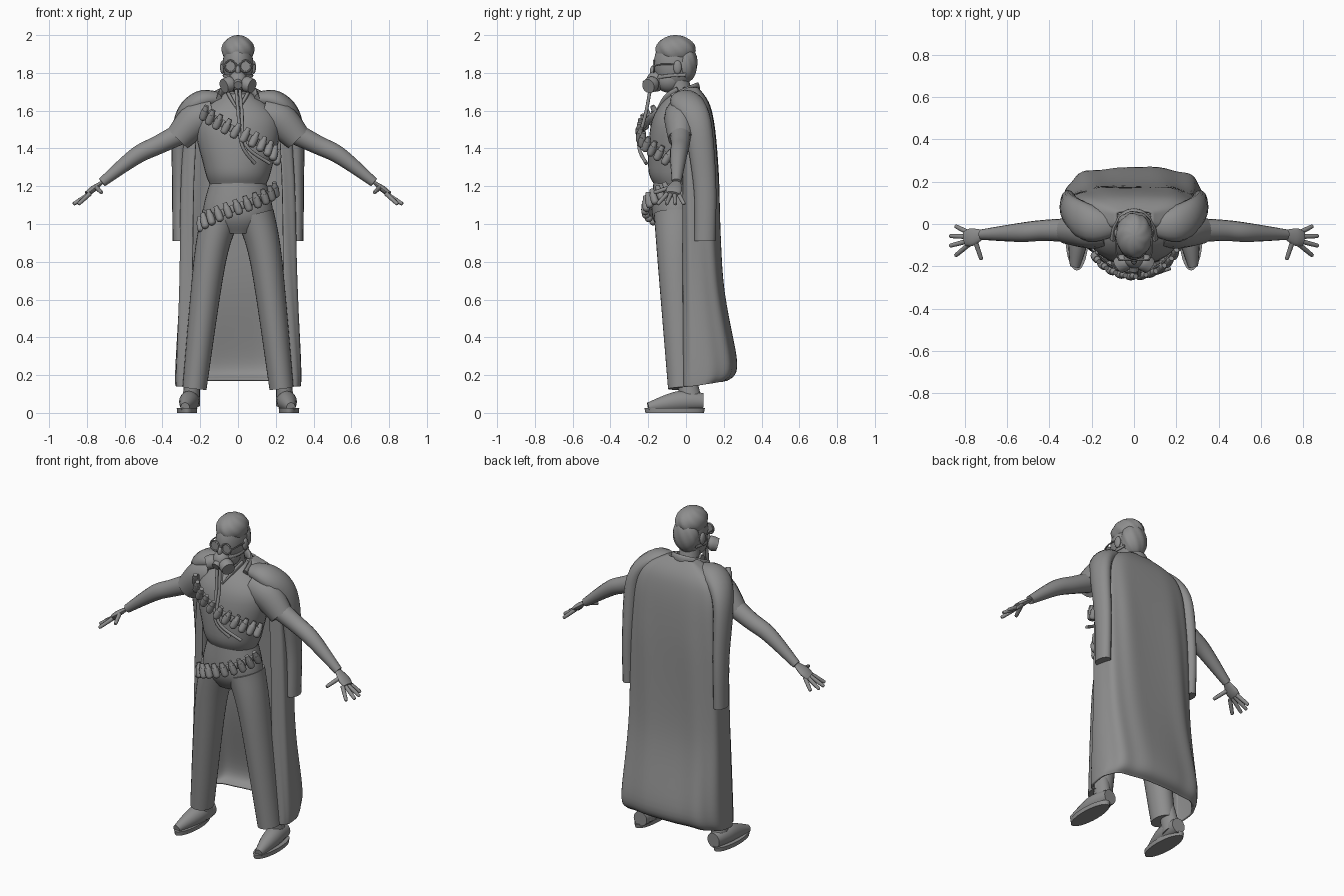
import bpy, bmesh, math
from mathutils import Vector

cube = bpy.data.objects.get("Cube")
if cube:
    bpy.data.objects.remove(cube, do_unlink=True)

SHADE = (.27, .27, .27, 1)
GREY = bpy.data.materials.new("plain_grey")
GREY.use_nodes = True
GREY.diffuse_color = SHADE
GREY.node_tree.nodes["Principled BSDF"].inputs["Base Color"].default_value = SHADE
ALONG_X, ALONG_Y, ALONG_Z = Vector((1, 0, 0)), Vector((0, 1, 0)), Vector((0, 0, 1))


def spline(rows, steps=6):
    """Smooth a list of number rows with a Catmull-Rom curve."""
    smooth, last = [], len(rows) - 1
    for i in range(last):
        before, start, end, after = (rows[max(0, min(last, i + o))] for o in (-1, 0, 1, 2))
        for step in range(steps):
            t = step / steps
            smooth.append([b + t * (c - a) / 2 + t * t * (a - b * 2.5 + c * 2 - d / 2)
                           + t ** 3 * (b * 1.5 - a / 2 - c * 1.5 + d / 2)
                           for a, b, c, d in zip(before, start, end, after)])
    return smooth + [list(rows[-1])]


def circle(count):
    for i in range(count):
        angle = math.tau * i / count
        yield math.cos(angle), math.sin(angle)


def skin(name, rings, mirror=False, closed=True):
    """Join rings of points into a smooth surface; an open one becomes cloth."""
    bm = bmesh.new()
    loops = [[bm.verts.new(point) for point in ring] for ring in rings]
    count = len(loops[0])
    for low, high in zip(loops, loops[1:]):
        for i in range(count if closed else count - 1):
            j = (i + 1) % count
            bm.faces.new((low[i], low[j], high[j], high[i]))
    if closed:
        bm.faces.new(loops[0])
        bm.faces.new(loops[-1])
    bmesh.ops.recalc_face_normals(bm, faces=bm.faces)
    mesh = bpy.data.meshes.new(name)
    bm.to_mesh(mesh)
    bm.free()
    mesh.materials.append(GREY)
    part = bpy.data.objects.new(name, mesh)
    bpy.context.collection.objects.link(part)
    bpy.ops.object.select_all(action='DESELECT')
    part.select_set(True)
    bpy.context.view_layer.objects.active = part
    bpy.ops.object.shade_smooth_by_angle(angle=math.radians(45))
    if not closed:
        cloth = part.modifiers.new("thickness", 'SOLIDIFY')
        cloth.thickness, cloth.offset = .012, 0
    if mirror:
        part.modifiers.new("mirror", 'MIRROR')


def loft(name, rows):
    """Stack of level ellipses: height, y, half width, half depth."""
    skin(name, [[(wide * c, y + deep * s, z) for c, s in circle(32)]
                for z, y, wide, deep in spline(rows)])


def tube(name, points, radii, flat=1, mirror=False, ref=ALONG_Y, sides=16):
    """Sweep along a path; flat scales the radius across ref."""
    rows = spline([(*point, radius) for point, radius in zip(points, radii)])
    path = [Vector(row[:3]) for row in rows]
    rings = []
    for i, centre in enumerate(path):
        heading = (path[min(i + 1, len(path) - 1)] - path[max(i - 1, 0)]).normalized()
        side = (ref - heading * ref.dot(heading)).normalized()
        across = heading.cross(side) * flat
        rings.append([centre + (side * c + across * s) * rows[i][3] for c, s in circle(sides)])
    skin(name, rings, mirror)


def ball(name, centre, size, mirror=False, waves=0):
    """Ellipsoid, with optional vertical locks."""
    rings = []
    for i in range(17):
        tilt = math.pi * (i / 16 - .5) * .98
        ring = []
        for c, s in circle(48):
            lock = 1 + waves * math.sin(8 * math.atan2(s, c) + 5 * tilt)
            unit = (c * math.cos(tilt) * lock, s * math.cos(tilt) * lock, math.sin(tilt))
            ring.append([middle + radius * u for middle, radius, u in zip(centre, size, unit)])
        rings.append(ring)
    skin(name, rings, mirror)


# Shirt and trousers
loft("shirt", [(1.21, -.05, .15, .12), (1.3, -.05, .18, .15), (1.55, -.04, .22, .14), (1.7, -.02, .06, .06)])
tube("shirt_sleeve", [(.13, -.03, 1.58), (.22, -.03, 1.55), (.32, -.03, 1.45)], (.08, .085, .065), 1.1, True)
tube("shirt_collar", [(.06, -.04, 1.71), (.04, -.1, 1.67), (0, -.15, 1.6)], (.02, .02, .01), .5, True)
loft("hips", [(.95, -.05, .1, .08), (1.05, -.05, .185, .13), (1.25, -.05, .14, .12)])
tube("trouser_leg", [(.09, -.05, 1.05), (.15, -.05, .8), (.23, -.02, .13)], (.12, .1, .075), .85, True, sides=28)

# Shoes
tube("shoe", [(.25, .09, .06), (.26, -.04, .06), (.28, -.2, .03)], (.045, .055, .025), .95, True, ALONG_Z)
tube("shoe_ankle", [(.25, .03, .04), (.24, 0, .2)], (.06, .05), .8, True)
tube("shoe_sole", [(.27, -.06, 0), (.27, -.06, .025)], (.155, .16), .34, True, sides=28)

# Arms, palms and fingers
wrist, palm = Vector((.72, -.05, 1.22)), Vector((.8, -.07, 1.16))
tube("arm", [(.26, -.03, 1.5), (.42, -.03, 1.42), (.54, -.04, 1.36), wrist], (.06, .05, .045, .025), 1, True)
tube("palm", [wrist, wrist.lerp(palm, .6), palm], (.024, .042, .035), .4, True)


def finger(name, base, tip):
    tube(name, [base, base.lerp(tip, .9), tip], (.012, .01, .003), 1, True, ALONG_Z, 10)


for i in range(4):
    spread = i / 3 - .5
    base = palm - ALONG_X * .015 - ALONG_Y * spread * .06
    reach = Vector((.1 - abs(spread) * .08, -.01 - spread * .08, -.055))
    finger("finger", base, base + reach)
knuckle = wrist.lerp(palm, .4) - ALONG_Y * .02
finger("thumb", knuckle, knuckle + Vector((-.03, -.09, -.03)))

# Head, hair and ears
tube("neck", [(0, -.02, 1.64), (0, -.05, 1.8)], (.065, .055), 1)
ball("head", (0, -.06, 1.85), (.08, .11, .14))
ball("jaw", (0, -.09, 1.765), (.066, .075, .07))
ball("hair", (0, -.055, 1.92), (.086, .105, .08), waves=.03)
ball("back_hair", (0, 0, 1.85), (.08, .06, .1), waves=.03)
ball("ear", (.082, -.045, 1.83), (.013, .022, .036), True)
ball("nose", (0, -.17, 1.81), (.014, .022, .03))

# Round spectacles
lens = Vector((.04, -.17, 1.835))
rim = [lens + (ALONG_X * c + ALONG_Z * s) * .03 for c, s in circle(12)]
tube("spectacle_rim", rim + rim[:1], [.005] * 13, 1, True, sides=8)
tube("spectacle_lens", [lens, lens + ALONG_Y * .005], (.028, .028), 1, True, ALONG_Z)
tube("spectacle_arm", [lens + ALONG_X * .03, (.084, -.13, 1.845), (.085, -.04, 1.845)], [.004] * 3, 1, True, ALONG_Z)
tube("spectacle_bridge", [(-.012, -.173, 1.84), (.012, -.173, 1.84)], (.004, .004))

# Breathing mask with side canisters and two hoses
ball("mask_body", (0, -.16, 1.755), (.05, .05, .055))
tube("mask_canister", [(.03, -.17, 1.74), (.045, -.18, 1.74), (.075, -.2, 1.73)], (.03, .042, .038), 1, True, ALONG_Z)
tube("mask_valve", [(0, -.19, 1.75), (0, -.22, 1.735)], (.024, .022), 1, ref=ALONG_Z)
tube("mask_strap", [(.04, -.15, 1.775), (.075, -.09, 1.785), (.07, 0, 1.79)], [.009] * 3, .5, True, ALONG_Z)
for offset in (0, .02):
    route = [(0, -.19, 1.71), (.01, -.21, 1.6), (.03, -.25, 1.42), (.1 + 3 * offset, -.21, 1.32)]
    tube("hose", [Vector(point) + ALONG_X * (offset - .01) for point in route], [.009] * 4)


def cartridge_belt(name, start, end, high, low, wide, deep, count=11):
    """Strap wrapped over the front of the body with rounded cartridges."""
    def place(t):
        angle = math.radians(start + (end - start) * t)
        out = Vector((math.sin(angle), -math.cos(angle), 0))
        return Vector((wide * out.x, deep * out.y - .05, high + (low - high) * t)), out

    tube(name + "_strap", [place(i / 12)[0] for i in range(13)], [.02] * 13, .3, ref=ALONG_Z, sides=8)
    for i in range(count):
        t = (i + .5) / count
        spot, out = place(t)
        axis = out.cross(place(t + .01)[0] - spot).normalized()
        axis *= math.copysign(.043, axis.z)
        spot += out * .016
        tube(name + "_cartridge", [spot + axis * s for s in (-1, -.7, .3, .4, 1)],
             (.01, .02, .02, .016, .012), ref=out, sides=12)


cartridge_belt("chest", -62, 82, 1.6, 1.34, .2, .18)
cartridge_belt("waist", -82, 80, .99, 1.19, .19, .15)

# Long open coat draped over the shoulders: height, half width, depth of back
COAT = [(.14, .325, .17), (.25, .325, .22), (.7, .305, .15), (1.3, .29, .125), (1.6, .25, .09), (1.72, .08, .02)]
rings = []
for z, wide, back in spline(COAT, 8):
    ring = []
    for i in range(65):
        angle = math.radians(280 * i / 64 - 50)
        c, s = (math.copysign(abs(v) ** .55, v) for v in (math.cos(angle), math.sin(angle)))
        fold = 1 + .025 * math.sin(9 * angle + 3 * z) * min(1, 2 * (1.75 - z))
        depth = back if s > 0 else .06
        hem = max(s, 0) * math.exp(-8 * z) / 10
        ring.append((c * wide * (1 + fold) / 2, .04 + s * depth * fold, z + hem))
    rings.append(ring)
skin("coat", rings, closed=False)

# Empty hanging sleeves and standing collar
sleeve = [(.07, 0, 1.66), (.2, 0, 1.65), (.295, .06, 1.53), (.31, .1, 1.2), (.31, .1, .91)]
tube("coat_sleeve", sleeve, (.045, .085, .075, .06, .055), .65, True)
collar = [(.1 * math.cos(a), .13 * math.sin(a) - .07, 1.66 + .06 * math.sin(a))
          for a in (math.pi * i / 8 for i in range(9))]
tube("coat_collar", collar, [.03] * 9, .45, ref=ALONG_Z)
